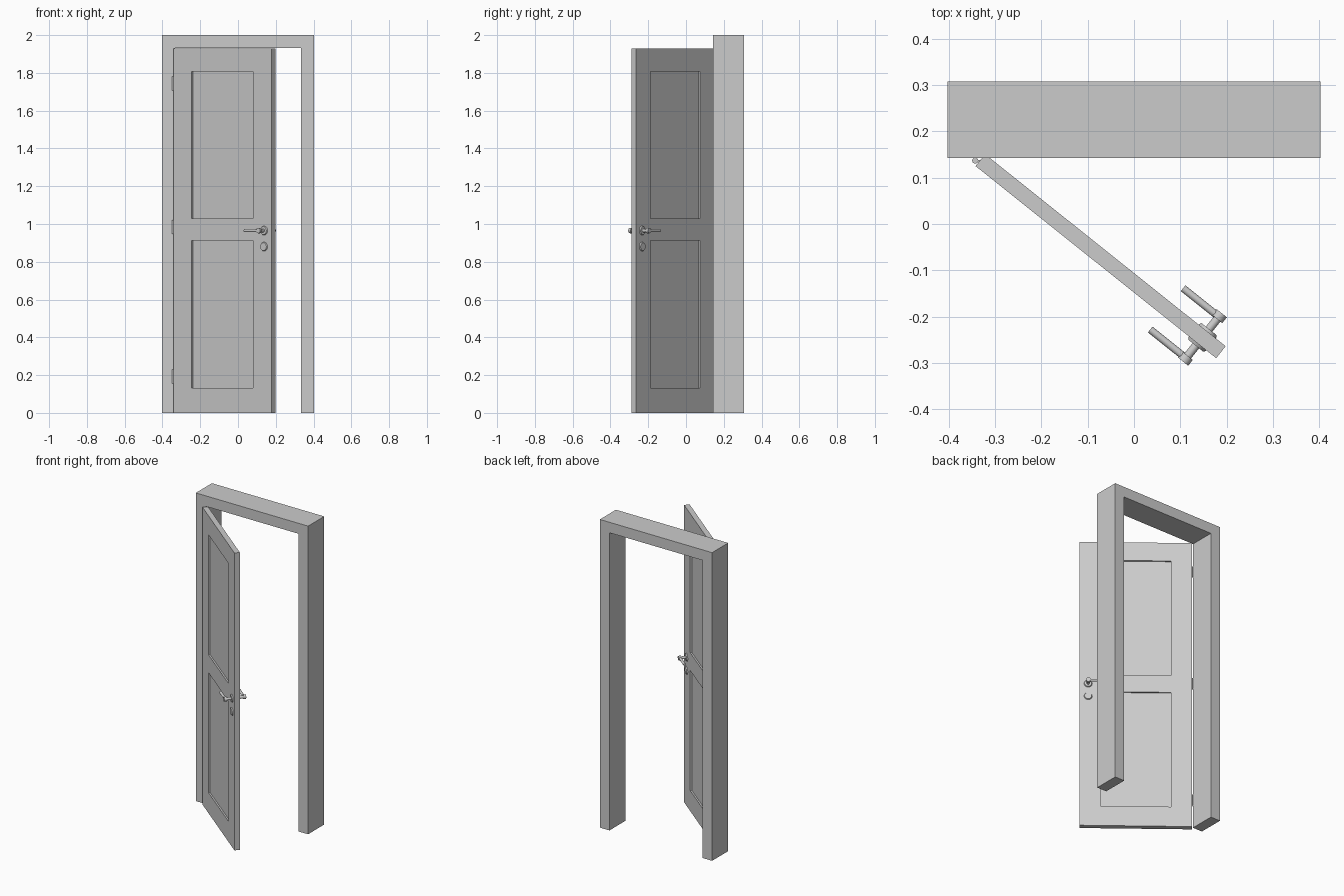
import bpy, bmesh, math
from mathutils import Matrix, Vector

if "Cube" in bpy.data.objects:
    bpy.data.objects.remove(bpy.data.objects["Cube"])

# One plain grey for the whole model
grey = bpy.data.materials.new("light_grey")
grey.diffuse_color = (0.6, 0.6, 0.6, 1)
grey.use_nodes = True
grey.node_tree.nodes["Principled BSDF"].inputs["Base Color"].default_value = grey.diffuse_color

# Door space: x along the leaf from the hinge edge, y through it, z up
DOOR = Matrix.Translation((-0.332, 0.138, 0)) @ Matrix.Rotation(math.radians(-38.6), 4, 'Z')
W, T, H = 0.665, 0.033, 1.93


def finish(bm, name, matrix=Matrix(), smooth=False):
    bmesh.ops.recalc_face_normals(bm, faces=bm.faces)
    me = bpy.data.meshes.new(name)
    bm.to_mesh(me)
    bm.free()
    me.materials.append(grey)
    ob = bpy.data.objects.new(name, me)
    bpy.context.collection.objects.link(ob)
    ob.matrix_world = matrix
    if smooth:
        bpy.ops.object.select_all(action='DESELECT')
        ob.select_set(True)
        bpy.context.view_layer.objects.active = ob
        bpy.ops.object.shade_smooth_by_angle(angle=math.radians(35))
    return ob


def box(name, lo, hi, matrix=Matrix()):
    bm = bmesh.new()
    lo, hi = Vector(lo), Vector(hi)
    bmesh.ops.create_cube(bm, size=1, matrix=Matrix.Translation((lo + hi) / 2) @ Matrix.Diagonal((*(hi - lo), 1)))
    return finish(bm, name, matrix)


def rod(name, a, b, r, matrix=Matrix(), r2=None):
    """Cylinder or cone running from point a to point b."""
    a, b = Vector(a), Vector(b)
    bm = bmesh.new()
    m = Matrix.Translation((a + b) / 2) @ (b - a).to_track_quat('Z', 'Y').to_matrix().to_4x4()
    bmesh.ops.create_cone(bm, cap_ends=True, segments=24, radius1=r, radius2=r if r2 is None else r2,
                          depth=(b - a).length, matrix=m)
    return finish(bm, name, matrix, smooth=True)


# Frame: U-shaped profile pushed through the wall depth
bm = bmesh.new()
outline = [(-0.403, 0), (-0.403, 2), (0.403, 2), (0.403, 0), (0.334, 0), (0.334, 1.932), (-0.334, 1.932), (-0.334, 0)]
face = bm.faces.new([bm.verts.new((x, 0.143, z)) for x, z in outline])
ext = bmesh.ops.extrude_face_region(bm, geom=[face])
bmesh.ops.translate(bm, verts=[v for v in ext["geom"] if isinstance(v, bmesh.types.BMVert)], vec=(0, 0.165, 0))
finish(bm, "door_frame")

# Door leaf: sliced slab with two recessed panels on each side
bm = bmesh.new()
bmesh.ops.create_cube(bm, size=1, matrix=Matrix.Translation((W / 2, 0, H / 2)) @ Matrix.Diagonal((W, T, H, 1)))
panel_x = (0.124, 0.541)
panel_z = ((0.133, 0.912), (1.028, 1.807))
cuts = [(Vector((x, 0, 0)), (1, 0, 0)) for x in panel_x] + [(Vector((0, 0, z)), (0, 0, 1)) for p in panel_z for z in p]
for co, no in cuts:
    bmesh.ops.bisect_plane(bm, geom=bm.verts[:] + bm.edges[:] + bm.faces[:], plane_co=co, plane_no=no)
bm.normal_update()
panels = []
for f in bm.faces:
    c = f.calc_center_median()
    if abs(f.normal.y) > 0.9 and panel_x[0] < c.x < panel_x[1] and any(a < c.z < b for a, b in panel_z):
        panels.append(f)
for f in panels:
    inward = -f.normal * 0.01
    new = bmesh.ops.extrude_discrete_faces(bm, faces=[f])["faces"][0]
    bmesh.ops.translate(bm, verts=new.verts[:], vec=inward)
finish(bm, "door_leaf", DOOR)

# Lever handle and lock cover on both sides
HX, HZ, LZ = 0.614, 0.965, 0.88
for side, s in (("front", -1), ("back", 1)):
    face_y = s * (T / 2 - 0.001)
    for part, z in (("handle_rose", HZ), ("lock_cover", LZ)):
        rod(f"{side}_{part}", (HX, face_y, z), (HX, s * 0.023, z), 0.025, DOOR, 0.021)
    rod(f"{side}_spindle", (HX, s * 0.02, HZ), (HX, s * 0.06, HZ), 0.009, DOOR)
    rod(f"{side}_handle_collar", (HX, s * 0.051, HZ), (HX, s * 0.067, HZ), 0.014, DOOR)
    rod(f"{side}_lever", (HX, s * 0.057, HZ), (0.515, s * 0.057, HZ), 0.008, DOOR)

# Three hinges: barrel and a thin leaf to the door edge
for name, z in (("lower", 0.192), ("middle", 0.985), ("upper", 1.745)):
    rod(f"{name}_hinge_barrel", (-0.343, 0.137, z - 0.037), (-0.343, 0.137, z + 0.037), 0.0065)
    box(f"{name}_hinge_leaf", (-0.343, 0.135, z - 0.035), (-0.325, 0.1385, z + 0.035))
    box(f"{name}_hinge_frame_leaf", (-0.3445, 0.137, z - 0.035), (-0.3415, 0.146, z + 0.035))
